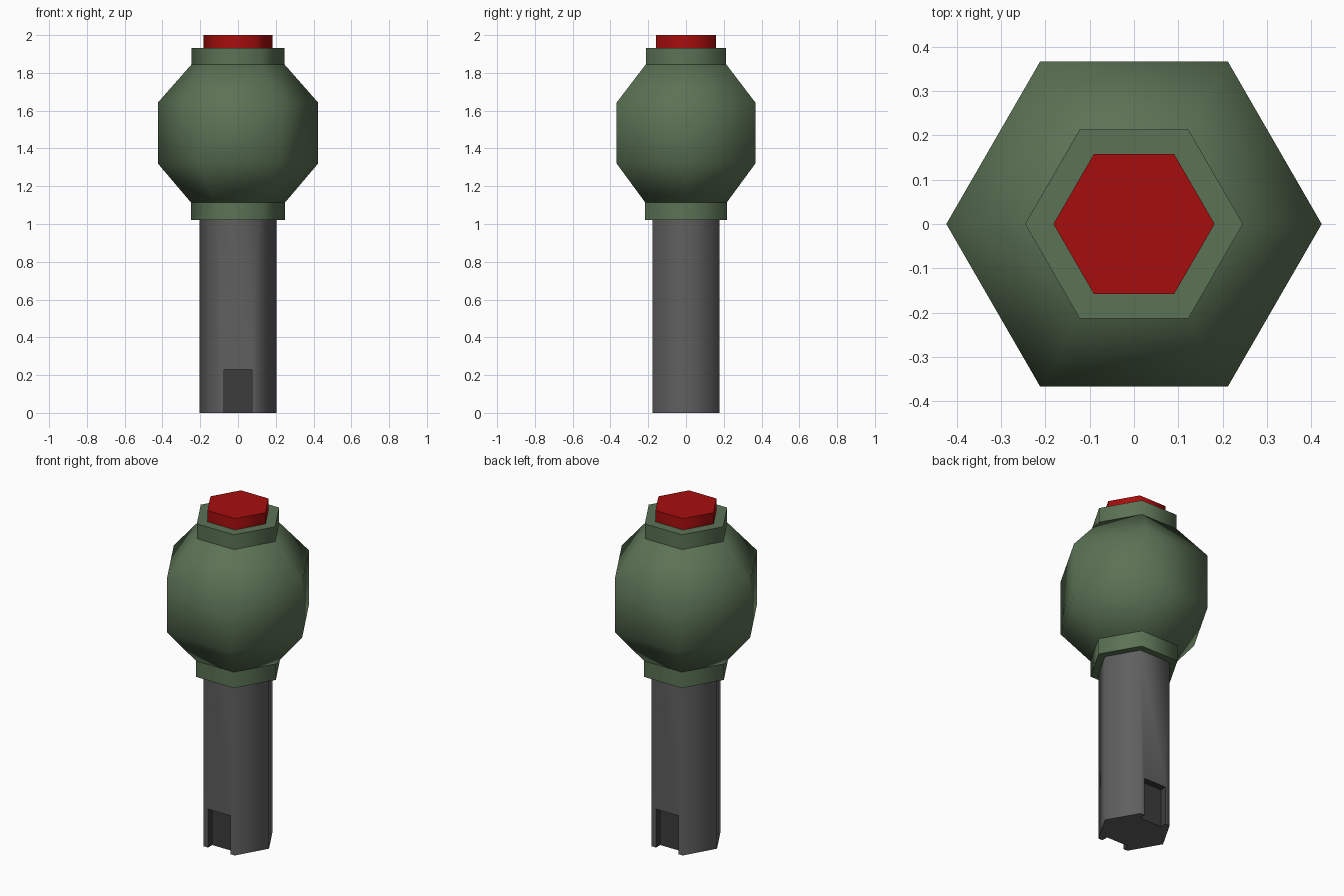
import bpy, bmesh, math

if "Cube" in bpy.data.objects:
    bpy.data.objects.remove(bpy.data.objects["Cube"])


def material(name, rgb):
    m = bpy.data.materials.new(name)
    m.diffuse_color = (*rgb, 1)
    m.use_nodes = True
    m.node_tree.nodes["Principled BSDF"].inputs["Base Color"].default_value = m.diffuse_color
    return m


GREEN = material("olive green", (0.105, 0.17, 0.09))
GREY = material("dark grey", (0.115, 0.115, 0.115))
SLOT = material("slot charcoal", (0.045, 0.045, 0.045))
RED = material("red", (0.39, 0.004, 0.004))


def smooth(ob):
    bpy.ops.object.select_all(action='DESELECT')
    ob.select_set(True)
    bpy.context.view_layer.objects.active = ob
    bpy.ops.object.shade_smooth_by_angle(angle=math.radians(65))


def hex_lathe(name, profile, mat):
    """Six-sided solid from (radius, z) rings, closed at both ends."""
    bm = bmesh.new()
    rings = [[bm.verts.new((r * math.cos(i * math.pi / 3), r * math.sin(i * math.pi / 3), z))
              for i in range(6)] for r, z in profile]
    for a, b in zip(rings, rings[1:]):
        for i in range(6):
            j = (i + 1) % 6
            bm.faces.new((a[i], a[j], b[j], b[i]))
    bm.faces.new(rings[0][::-1])
    bm.faces.new(rings[-1])
    me = bpy.data.meshes.new(name)
    bm.to_mesh(me)
    bm.free()
    me.materials.append(mat)
    ob = bpy.data.objects.new(name, me)
    bpy.context.collection.objects.link(ob)
    smooth(ob)
    return ob


# head: lower collar, swollen body, upper collar, red cap
hex_lathe("lower_collar", [(0.25, 1.02), (0.25, 1.115)], GREEN)
hex_lathe("body", [(0.25, 1.115), (0.424, 1.32), (0.424, 1.643), (0.246, 1.845)], GREEN)
hex_lathe("upper_collar", [(0.246, 1.845), (0.246, 1.933)], GREEN)
hex_lathe("cap", [(0.182, 1.933), (0.182, 2.0)], RED)

# handle with a shallow slot at the foot, front and back
handle = hex_lathe("handle", [(0.205, 0), (0.205, 1.02)], GREY)
handle.data.materials.append(SLOT)
for side in (-1, 1):
    bpy.ops.mesh.primitive_cube_add(size=1, location=(0, side * 0.2375, 0.065))
    cutter = bpy.context.object
    cutter.name = "slot_cutter"
    cutter.scale = (0.148, 0.2, 0.33)
    cutter.hide_render = True
    bpy.context.view_layer.objects.active = handle
    mod = handle.modifiers.new("slot", 'BOOLEAN')
    mod.operation = 'DIFFERENCE'
    mod.solver = 'EXACT'
    mod.object = cutter
    bpy.ops.object.modifier_apply(modifier=mod.name)
    bpy.data.objects.remove(cutter)

# slot walls are darker
for p in handle.data.polygons:
    c = p.center
    p.material_index = int(abs(c.x) < 0.08 and abs(c.y) < 0.17 and 0.01 < c.z < 0.24)
smooth(handle)
